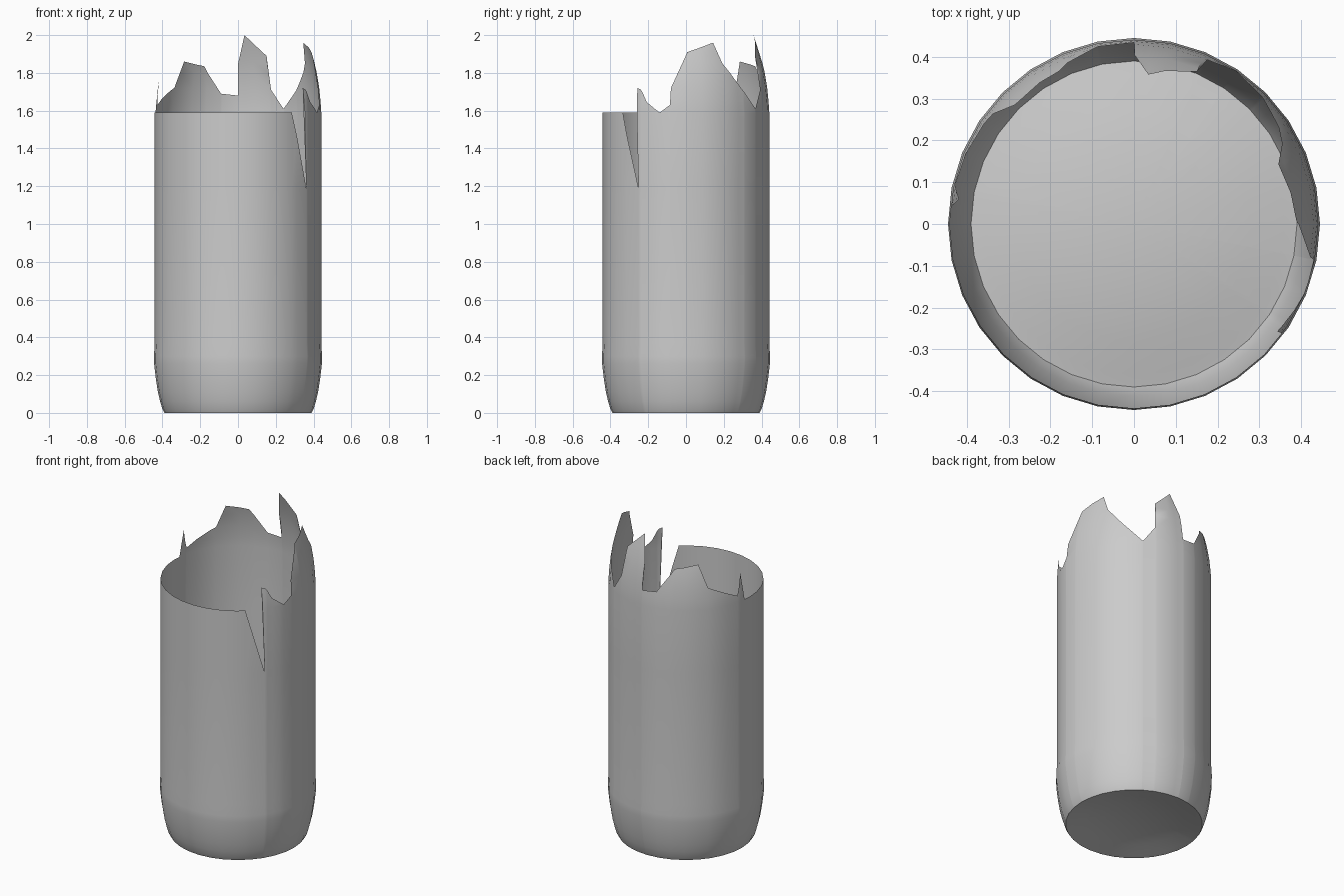
import bpy, bmesh, math

if "Cube" in bpy.data.objects:
    bpy.data.objects.remove(bpy.data.objects["Cube"])

SIDES = 32
STEP = 360 / SIDES

# Side profile (radius, z): shallow punt, rounded base, straight body, shoulder
PUNT = [(0.15, 0.045), (0.28, 0.025), (0.36, 0.006)]
WALL = [(0.39, 0.0), (0.40, 0.02), (0.412, 0.06), (0.424, 0.11), (0.435, 0.18),
        (0.444, 0.26), (0.445, 0.30), (0.441, 0.37), (0.441, 1.19), (0.441, 1.59),
        (0.437, 1.65), (0.430, 1.72), (0.417, 1.80), (0.403, 1.86),
        (0.388, 1.915), (0.374, 1.96), (0.361, 2.0)]

# Broken edge (angle in degrees, z), anticlockwise from the front crack
RIM = [(-49.6, 1.59), (-34.8, 1.19), (-34.7, 1.72), (-32.5, 1.70), (-28.5, 1.645),
       (-18.5, 1.59), (-11.2, 1.63), (-10.7, 1.72), (1.0, 1.91), (22.5, 1.96),
       (28.5, 1.85), (39.5, 1.75), (44.0, 1.71), (56.7, 1.61), (66.0, 1.71),
       (67.5, 1.89), (84.5, 2.0), (89.9, 1.85), (90.0, 1.68), (102.0, 1.69),
       (116.0, 1.835), (135.0, 1.86), (142.0, 1.72), (167.0, 1.63),
       (172.0, 1.755), (174.5, 1.59), (310.4, 1.59)]


def lerp_table(table, t):
    for (a, va), (b, vb) in zip(table, table[1:]):
        if a <= t <= b:
            return va + (vb - va) * (t - a) / (b - a)
    return table[-1][1]


RADIUS = [(z, r) for r, z in WALL]


def point(angle, r, z):
    # keep points on the flat facets of the 32-sided body
    off = math.radians(angle % STEP - STEP / 2)
    r *= math.cos(math.pi / SIDES) / math.cos(off)
    a = math.radians(angle)
    return (r * math.cos(a), r * math.sin(a), z)


# Columns at every facet edge and every corner of the break
angles = {round(a, 3) for a, _ in RIM[:-1]}
for i in range(SIDES):
    a = i * STEP
    angles.add(round(a if a < 310.4 else a - 360, 3))
angles = sorted(angles)

bm = bmesh.new()
columns = []
for a in angles:
    top = lerp_table(RIM, a)
    col = [bm.verts.new(point(a, r, z)) for r, z in PUNT]
    for r, z in WALL:
        zc = min(z, top)
        # the shard beside the crack leans slightly over it
        lean = -2.2 * max(0, zc - 1.19) / 0.53 if a == -34.7 else 0
        col.append(bm.verts.new(point(a + lean, lerp_table(RADIUS, zc), zc)))
    columns.append(col)

centre = bm.verts.new((0, 0, 0.052))
for c, d in zip(columns, columns[1:] + columns[:1]):
    bm.faces.new((centre, d[0], c[0]))
    for k in range(len(c) - 1):
        bm.faces.new((c[k], d[k], d[k + 1], c[k + 1]))

# Collapse the rows clamped at the broken edge
bmesh.ops.remove_doubles(bm, verts=bm.verts, dist=0.00005)
bmesh.ops.dissolve_degenerate(bm, edges=bm.edges, dist=0.00005)
bm.normal_update()

mesh = bpy.data.meshes.new("broken_bottle")
bm.to_mesh(mesh)
bm.free()
bottle = bpy.data.objects.new("broken_bottle", mesh)
bpy.context.collection.objects.link(bottle)
bpy.context.view_layer.objects.active = bottle
bottle.select_set(True)
bpy.ops.object.shade_smooth_by_angle(angle=math.radians(40))
